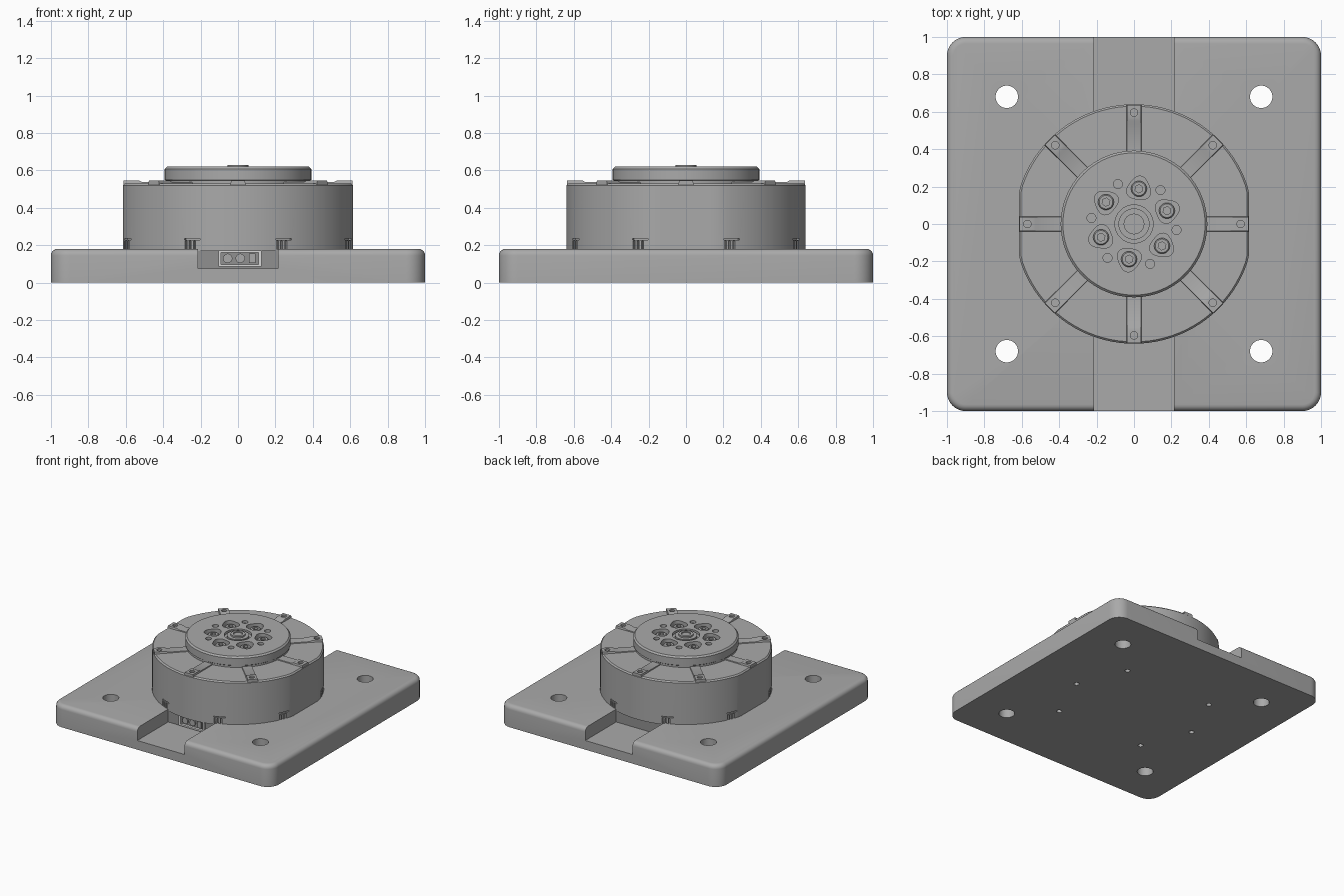
import bpy, bmesh
from math import sin, cos, pi, radians
from mathutils import Matrix, Vector

cube = bpy.data.objects.get("Cube")
if cube:
    bpy.data.objects.remove(cube, do_unlink=True)


def material(name, value):
    m = bpy.data.materials.new(name)
    m.use_nodes = True
    colour = (value, value, value, 1)
    m.diffuse_color = colour
    m.node_tree.nodes["Principled BSDF"].inputs["Base Color"].default_value = colour
    return m


GREY = material("machined grey", 0.4)
DARK = material("shadow grey", 0.28)
LIGHT = material("light grey", 0.7)


def spin(angle):
    return Matrix.Rotation(angle, 4, 'Z')


def loft(bm, rings, matrix=Matrix()):
    rows = [[bm.verts.new(matrix @ Vector(p)) for p in ring] for ring in rings]
    n = len(rows[0])
    for a, b in zip(rows, rows[1:]):
        for i in range(n):
            j = (i + 1) % n
            bm.faces.new((a[i], a[j], b[j], b[i]))
    bm.faces.new(rows[0])
    bm.faces.new(rows[-1])


def circle(r, z, n=96, limit=9, x=0, y=0):
    pts = [(r * cos(2 * pi * i / n), r * sin(2 * pi * i / n)) for i in range(n)]
    return [(x + max(-limit, min(limit, px)), y + py, z) for px, py in pts]


def rounded_square(half, radius, z, steps=10):
    pts = []
    for q in range(4):
        mid = pi / 4 + q * pi / 2
        cx = (half - radius) * (1 if cos(mid) > 0 else -1)
        cy = (half - radius) * (1 if sin(mid) > 0 else -1)
        for i in range(steps + 1):
            a = q * pi / 2 + i * pi / 2 / steps
            pts.append((cx + radius * cos(a), cy + radius * sin(a), z))
    return pts


def pocket(r, z, x, n=36):
    # rounded three-lobed outline pointing outwards along x
    pts = []
    for i in range(n):
        a = 2 * pi * i / n
        d = r * (1 + 0.1 * cos(3 * a))
        pts.append((x + d * cos(a), d * sin(a), z))
    return pts


def box(bm, centre, size, angle=0):
    m = spin(angle) @ Matrix.Translation(centre) @ Matrix.Diagonal((*size, 1))
    bmesh.ops.create_cube(bm, size=1, matrix=m)


def cylinder(bm, r, z0, z1, x=0, y=0, angle=0, n=32):
    loft(bm, [circle(r, z0, n, x=x, y=y), circle(r, z1, n, x=x, y=y)], spin(angle))


def finish(name, bm, mat=GREY, cutter=None):
    def make(label, mesh_data):
        bmesh.ops.recalc_face_normals(mesh_data, faces=mesh_data.faces)
        me = bpy.data.meshes.new(label)
        mesh_data.to_mesh(me)
        mesh_data.free()
        me.materials.append(mat)
        ob = bpy.data.objects.new(label, me)
        bpy.context.collection.objects.link(ob)
        return ob
    ob = make(name, bm)
    bpy.ops.object.select_all(action='DESELECT')
    ob.select_set(True)
    bpy.context.view_layer.objects.active = ob
    if cutter:
        tool = make(name + "_cutter", cutter)
        tool.hide_render = True
        mod = ob.modifiers.new("cut", 'BOOLEAN')
        mod.operation = 'DIFFERENCE'
        mod.solver = 'EXACT'
        mod.object = tool
        bpy.ops.object.modifier_apply(modifier="cut")
        bpy.data.objects.remove(tool, do_unlink=True)
    bpy.ops.object.shade_smooth_by_angle(angle=radians(30))
    return ob


# Base plate with filleted top, cable channel and mounting holes
bm, cut = bmesh.new(), bmesh.new()
rings = [rounded_square(1, 0.1, 0)]
for i in range(6):
    a = i * pi / 10
    d = 0.035 * (1 - cos(a))
    rings.append(rounded_square(1 - d, 0.1 - d, 0.145 + 0.035 * sin(a)))
loft(bm, rings)
box(cut, (0, 0, 0.225), (0.43, 2.4, 0.3))
for sx in (-1, 1):
    for sy in (-1, 1):
        cylinder(cut, 0.06, -0.1, 0.3, sx * 0.68, sy * 0.68)
    for a in (-45, 0, 45):
        cylinder(cut, 0.02, -0.1, 0.3, sx * 0.565 * cos(radians(a)),
                 0.565 * sin(radians(a)), n=20)
finish("base_plate", bm, GREY, cut)

# Block under the motor, filling the channel
bm = bmesh.new()
box(bm, (0, 0, 0.125), (0.43, 1.2, 0.11))
finish("channel_block", bm, DARK)

# Motor body, a drum with two flattened sides and clip slots round its foot
bm, cut = bmesh.new(), bmesh.new()
loft(bm, [circle(r, z, limit=r - 0.025) for r, z in
          ((0.64, 0.17), (0.64, 0.52), (0.63, 0.53))])
for k in range(8):
    a = radians(22.5 + 45 * k)
    box(cut, (0.65, 0, 0.233), (0.06, 0.09, 0.008), a)
    for t in (-0.035, -0.013, 0.013):
        box(cut, (0.65, t, 0.19), (0.06, 0.012, 0.064), a)
finish("motor_body", bm, GREY, cut)

# Eight radial ribs, each with a raised screw pad at its end
bm, cut = bmesh.new(), bmesh.new()
for k in range(8):
    end = 0.612 if k % 4 == 0 else 0.637
    rows = []
    for r, top in ((0.37, 0.537), (end - 0.1, 0.537), (end - 0.085, 0.545), (end, 0.545)):
        rows.append([(r, -0.043, 0.515), (r, 0.043, 0.515), (r, 0.037, top), (r, -0.037, top)])
    loft(bm, rows, spin(k * pi / 4))
    cylinder(cut, 0.02, 0.532, 0.6, end - 0.042, angle=k * pi / 4, n=20)
finish("top_ribs", bm, GREY, cut)

# Output hub with centre boss, screw pockets and dowel holes
bm, cut = bmesh.new(), bmesh.new()
profile = ((0.385, 0.5), (0.385, 0.545), (0.392, 0.55), (0.392, 0.608), (0.38, 0.62),
           (0.102, 0.62), (0.102, 0.6), (0.083, 0.6), (0.083, 0.618), (0.055, 0.618),
           (0.055, 0.63), (0.035, 0.63), (0.035, 0.622))
loft(bm, [circle(r, z) for r, z in profile])
for k in range(6):
    a = radians(82 + 60 * k)
    loft(cut, [pocket(0.062, 0.58, 0.19), pocket(0.062, 0.7, 0.19)], spin(a))
    cylinder(cut, 0.024, 0.6, 0.7, 0.23, angle=a + pi / 6, n=20)
finish("output_hub", bm, GREY, cut)

# Socket screws sitting in the pockets
bm, cut = bmesh.new(), bmesh.new()
for k in range(6):
    a = radians(82 + 60 * k)
    loft(bm, [circle(r, z, 32, x=0.19) for r, z in
              ((0.042, 0.57), (0.042, 0.6), (0.036, 0.606))], spin(a))
    cylinder(cut, 0.022, 0.59, 0.65, 0.19, angle=a, n=6)
finish("hub_screws", bm, GREY, cut)

# Connector facing the front of the channel
bm, cut = bmesh.new(), bmesh.new()
box(bm, (0.01, -0.595, 0.13), (0.23, 0.05, 0.09))
box(cut, (0.01, -0.62, 0.13), (0.2, 0.05, 0.064))
finish("connector_frame", bm, LIGHT, cut)

bm = bmesh.new()
turn = Matrix.Translation((0, -0.59, 0.13)) @ Matrix.Rotation(pi / 2, 4, 'X')
for x in (-0.055, 0.012):
    loft(bm, [circle(0.025, z, 24, x=x) for z in (0, 0.02)], turn)
box(bm, (0.075, -0.6, 0.13), (0.035, 0.02, 0.05))
finish("connector_pins", bm, GREY)
